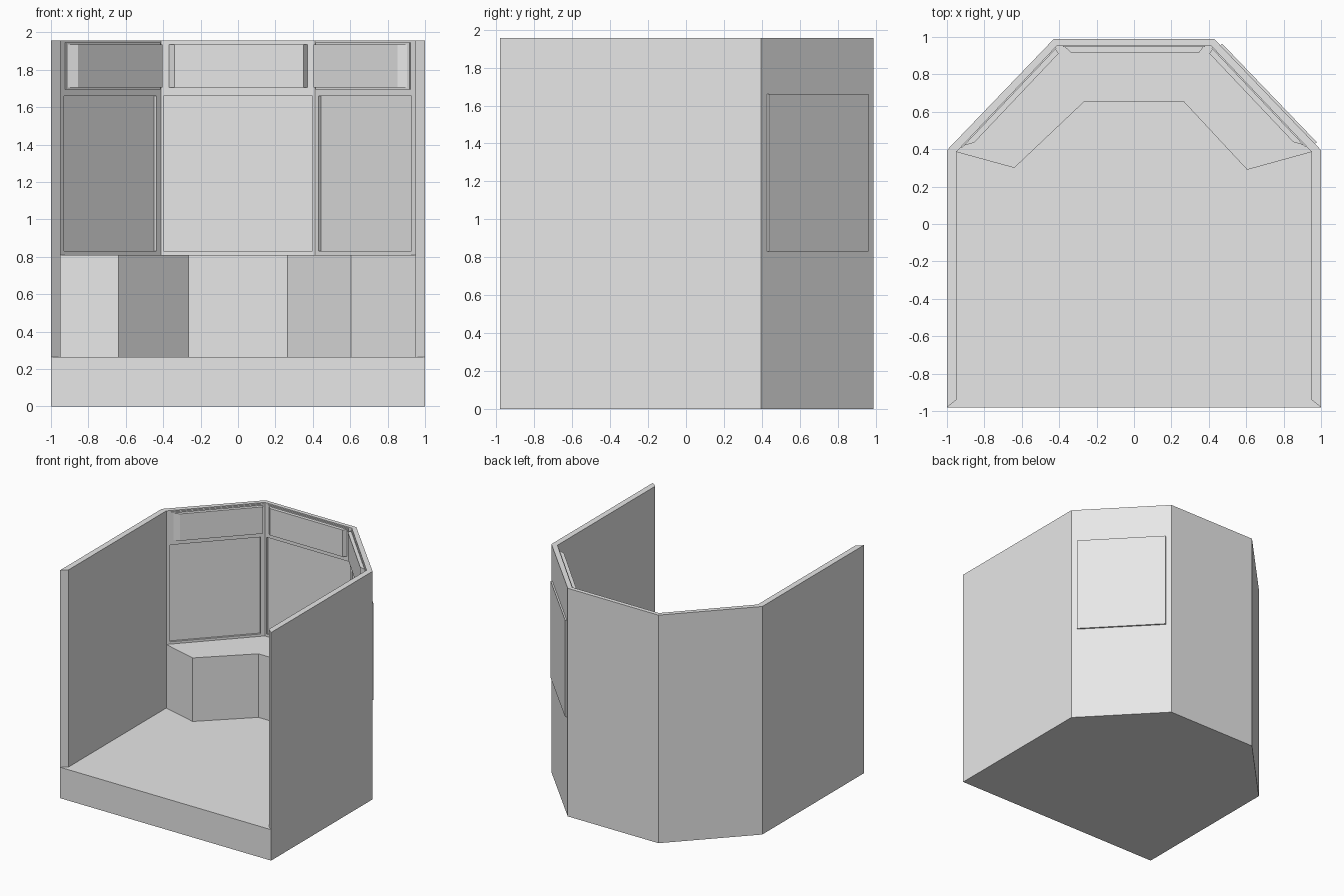
import bpy
import bmesh
from mathutils import Vector

old = bpy.data.objects.get("Cube")
if old:
    bpy.data.objects.remove(old, do_unlink=True)

grey = bpy.data.materials.new("light_grey")
grey.use_nodes = True
grey.diffuse_color = (0.8, 0.8, 0.8, 1)
grey.node_tree.nodes["Principled BSDF"].inputs["Base Color"].default_value = (0.8, 0.8, 0.8, 1)


def prism(name, outline, z0, z1):
    """Extrude a plan outline between two heights."""
    bm = bmesh.new()
    face = bm.faces.new([bm.verts.new((p[0], p[1], z0)) for p in outline])
    new = bmesh.ops.extrude_face_region(bm, geom=[face])["geom"]
    top = [v for v in new if isinstance(v, bmesh.types.BMVert)]
    bmesh.ops.translate(bm, verts=top, vec=(0, 0, z1 - z0))
    bmesh.ops.recalc_face_normals(bm, faces=bm.faces)
    mesh = bpy.data.meshes.new(name)
    bm.to_mesh(mesh)
    bm.free()
    mesh.materials.append(grey)
    obj = bpy.data.objects.new(name, mesh)
    bpy.context.scene.collection.objects.link(obj)
    return obj


def on_wall(a, b, points):
    """Turn (x, depth into the room) pairs into plan points along wall a-b."""
    a, b = Vector(a), Vector(b)
    along = (b - a).normalized()
    inward = Vector((along.y, -along.x))
    return [a + (b - a) * ((x - a.x) / (b.x - a.x)) + inward * d for x, d in points]


FLOOR, COUNTER, TOP = 0.265, 0.81, 1.955
outer = [(-1, -0.98), (-1, 0.395), (-0.43, 0.988), (0.43, 0.988), (1, 0.395), (1, -0.98)]
inner = [(-0.95, -0.94), (-0.95, 0.385), (-0.412, 0.953),
         (0.412, 0.953), (0.95, 0.385), (0.95, -0.94)]

# Floor, surrounding wall and built-in counter
prism("floor_base", outer, 0, FLOOR)
wall = prism("surrounding_wall", outer + inner[::-1], FLOOR, TOP)
counter_front = [(0.605, 0.29), (0.265, 0.655), (-0.265, 0.655), (-0.64, 0.3)]
prism("counter", inner[1:5] + counter_front, FLOOR, COUNTER)

# Shallow recesses and raised header panels on the three rear walls
sides = {
    "right": (1, -0.93, -0.435, -0.925, -0.42, 0.045, 0.008),
    "rear": (2, -0.397, 0.397, -0.38, 0.38, 0.04, 0.03),
    "left": (3, 0.43, 0.927, 0.42, 0.922, 0.008, 0.045),
}
for side, (i, r0, r1, p0, p1, slope0, slope1) in sides.items():
    a, b = inner[i], inner[i + 1]
    cutter = prism(side + "_recess_cutter",
                   on_wall(a, b, [(r0, 0.03), (r1, 0.03), (r1, -0.018), (r0, -0.018)]),
                   0.83, 1.66)
    cutter.hide_render = True
    cutter.hide_viewport = True
    cut = wall.modifiers.new(side + "_recess", "BOOLEAN")
    cut.operation = "DIFFERENCE"
    cut.solver = "EXACT"
    cut.object = cutter

    prism(side + "_header_trim",
          on_wall(a, b, [(p0, 0), (p0, 0.007), (p1, 0.007), (p1, 0)]), 1.695, 1.945)
    prism(side + "_header_panel",
          on_wall(a, b, [(p0 + 0.004, 0), (p0 + slope0, 0.035),
                         (p1 - slope1, 0.035), (p1 - 0.004, 0)]), 1.705, 1.935)

# Thin plate on the outside of the left diagonal wall
prism("outer_left_plate",
      on_wall(outer[3], outer[4], [(0.462, 0), (0.968, 0), (0.968, -0.013), (0.462, -0.013)]),
      0.83, 1.66)
